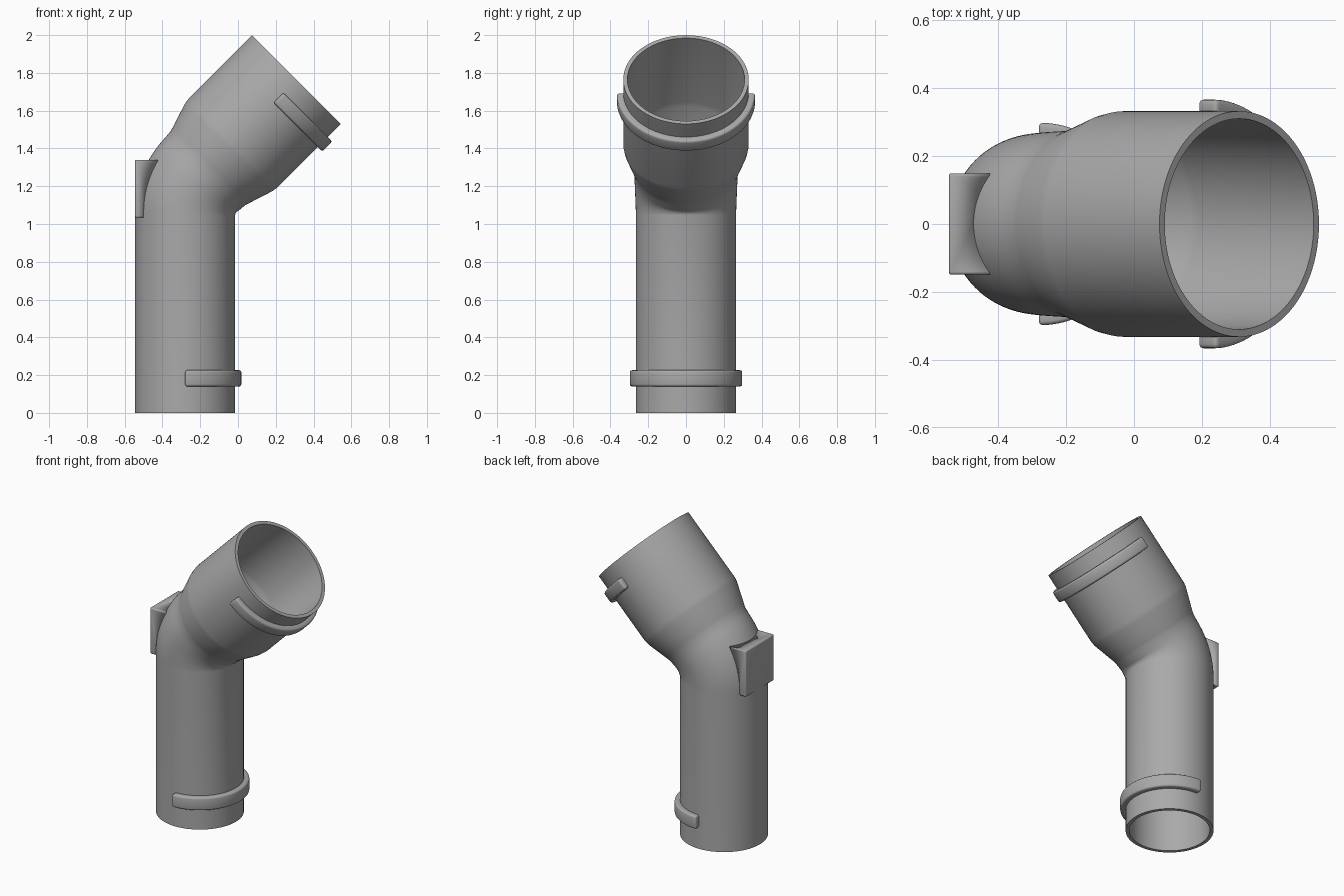
import bpy, bmesh, math
from mathutils import Vector

if "Cube" in bpy.data.objects:
    bpy.data.objects.remove(bpy.data.objects["Cube"])

grey = bpy.data.materials.new("plain_grey")
grey.diffuse_color = (0.4, 0.4, 0.4, 1)
grey.use_nodes = True
grey.node_tree.nodes["Principled BSDF"].inputs["Base Color"].default_value = grey.diffuse_color

X0, Z0, BEND = -0.28, 1.05, 0.302     # lower axis, bend start, bend radius
HALF = math.radians(45)
WALL = 0.022
CORNER = Vector((X0, 0, 1.175))       # where the two straight axes meet
UP = Vector((math.sin(HALF), 0, math.cos(HALF)))


def ring_point(o, a, r, t):
    """Point at angle t on a circle around an axis tilted by a."""
    e = Vector((math.cos(a), 0, -math.sin(a)))
    return o + r * (math.cos(t) * e + math.sin(t) * Vector((0, 1, 0)))


def finish(name, bm, bevel=0):
    bmesh.ops.recalc_face_normals(bm, faces=bm.faces)
    me = bpy.data.meshes.new(name)
    bm.to_mesh(me)
    bm.free()
    me.materials.append(grey)
    ob = bpy.data.objects.new(name, me)
    bpy.context.collection.objects.link(ob)
    bpy.ops.object.select_all(action='DESELECT')
    ob.select_set(True)
    bpy.context.view_layer.objects.active = ob
    if bevel:
        m = ob.modifiers.new("rounded", 'BEVEL')
        m.width, m.segments, m.limit_method = bevel, 3, 'ANGLE'
        m.angle_limit = math.radians(40)
        bpy.ops.object.modifier_apply(modifier=m.name)
    bpy.ops.object.shade_smooth_by_angle(angle=math.radians(32))
    return ob


# Sections along the pipe: centre, tilt, outer radius
sections = [(Vector((X0, 0, 0)), 0, 0.265)]
for i in range(17):
    a = HALF * i / 16
    o = Vector((X0 + BEND * (1 - math.cos(a)), 0, Z0 + BEND * math.sin(a)))
    sections.append((o, a, 0.265 + 0.009 * i / 16))
for s, r in ((0.17, 0.278), (0.19, 0.284), (0.325, 0.327), (0.355, 0.332), (0.834, 0.332)):
    sections.append((CORNER + UP * s, HALF, r))


def pipe_mesh(secs, closed, n=128):
    bm = bmesh.new()
    loops = [[bm.verts.new(ring_point(o, a, r, 2 * math.pi * k / n)) for k in range(n)]
             for o, a, r in secs]
    pairs = list(zip(loops, loops[1:]))
    if closed:
        pairs.append((loops[-1], loops[0]))
    else:
        bm.faces.new(loops[0])
        bm.faces.new(loops[-1])
    for p, q in pairs:
        for k in range(n):
            j = (k + 1) % n
            bm.faces.new((p[k], p[j], q[j], q[k]))
    return bm


# Hollow pipe: outer skin, then inner skin back down
inner = [(o, a, r - WALL) for o, a, r in reversed(sections)]
finish("bent_pipe", pipe_mesh(sections + inner, True))


# Half-round raised collars
def collar(name, base, axis, a, r_in, r_out, height, n=64):
    bm = bmesh.new()
    prev = None
    for k in range(n + 1):
        t = -math.pi / 2 + math.pi * k / n
        cur = [bm.verts.new(ring_point(base + axis * h, a, r, t))
               for r, h in ((r_in, 0), (r_out, 0), (r_out, height), (r_in, height))]
        if prev:
            for i in range(4):
                j = (i + 1) % 4
                bm.faces.new((prev[i], prev[j], cur[j], cur[i]))
        if k in (0, n):
            bm.faces.new(cur)
        prev = cur
    finish(name, bm, 0.012)


collar("lower_collar", Vector((X0, 0, 0.14)), Vector((0, 0, 1)), 0, 0.253, 0.298, 0.086)
collar("upper_collar", CORNER + UP * 0.661, UP, HALF, 0.32, 0.366, 0.075)

# Block on the back of the bend, trimmed to the pipe surface
bm = bmesh.new()
bmesh.ops.create_cube(bm, size=1)
for v in bm.verts:
    v.co = Vector((-0.445 + v.co.x * 0.2, v.co.y * 0.298, 1.187 + v.co.z * 0.306))
block = finish("back_block", bm, 0.008)
cutter = finish("pipe_cutter", pipe_mesh([(o, a, r - 0.006) for o, a, r in sections], False))
cutter.hide_render = True
bpy.context.view_layer.objects.active = block
m = block.modifiers.new("trim", 'BOOLEAN')
m.operation, m.solver, m.object = 'DIFFERENCE', 'EXACT', cutter
bpy.ops.object.modifier_apply(modifier=m.name)
bpy.data.objects.remove(cutter)
